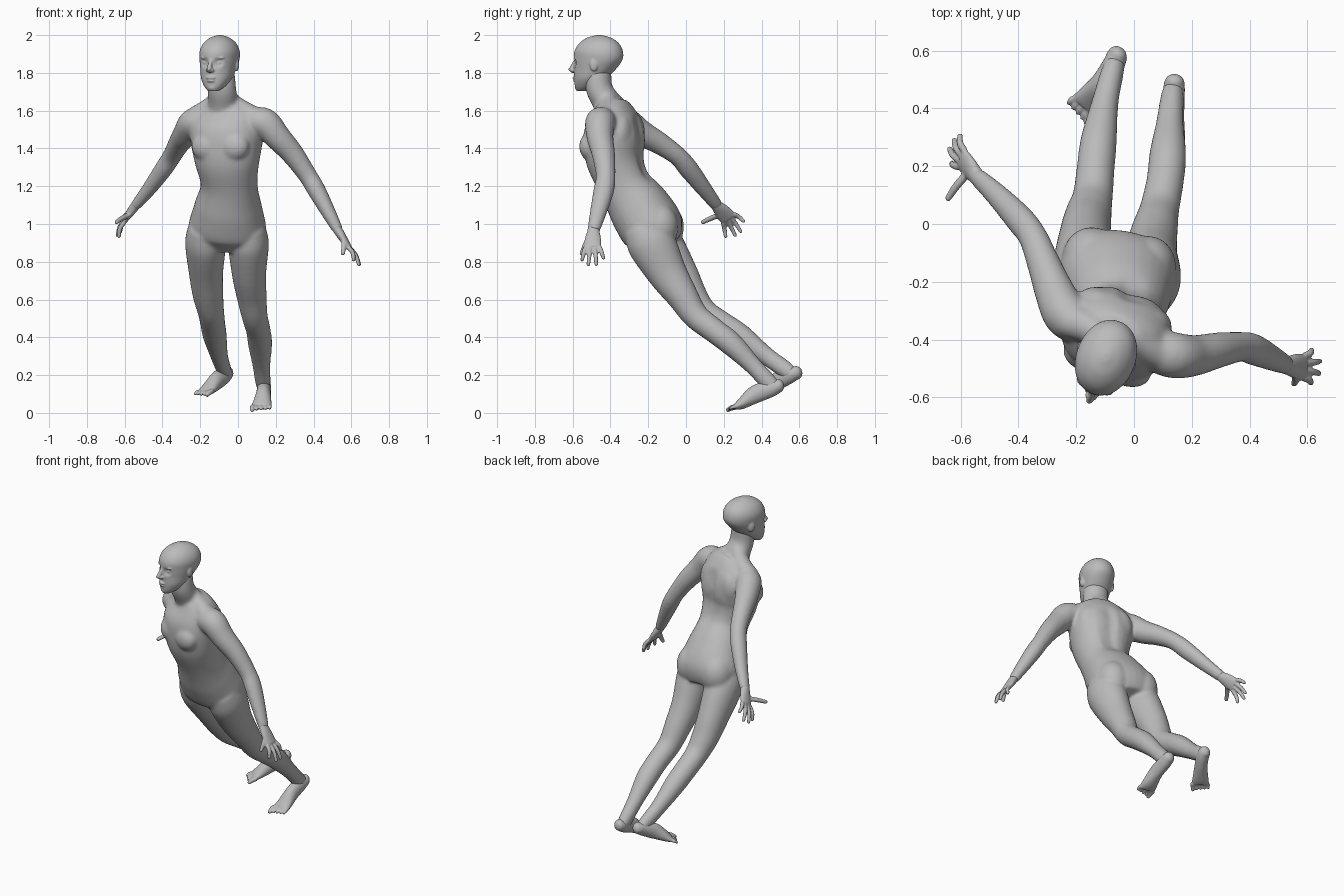
import bpy, bmesh, math
from mathutils import Vector, Matrix

cube = bpy.data.objects.get("Cube")
if cube:
    bpy.data.objects.remove(cube)

skin = bpy.data.materials.new("plain_grey")
skin.use_nodes = True
skin.diffuse_color = (0.5, 0.5, 0.5, 1)
skin.node_tree.nodes["Principled BSDF"].inputs["Base Color"].default_value = (0.5, 0.5, 0.5, 1)

X, Z = Vector((1, 0, 0)), Vector((0, 0, 1))
CHEST_SIDE, CHEST_FRONT = Vector((.94, -.34, 0)), Vector((-.34, -.94, 0))
HIP_SIDE = Vector((.98, -.18, 0))


def blend(a, b, c, d, t):
    """Smooth value between b and c."""
    return (b + (c - a) * t / 2 + (2 * a - 5 * b + 4 * c - d) * t * t / 2
            + (3 * b - 3 * c + d - a) * t ** 3 / 2)


def spline(stations, steps):
    """Smooth path through (x, y, z, half_width, half_depth) stations."""
    pts = [stations[0]] + list(stations) + [stations[-1]]
    out = []
    for a, b, c, d in zip(pts, pts[1:], pts[2:], pts[3:]):
        for i in range(steps):
            out.append([blend(*values, i / steps) for values in zip(a, b, c, d)])
    return out + [list(stations[-1])]


def loft(bm, stations, side=X, side_end=None, axis=None, segs=28, steps=6, power=1.0):
    """Skin elliptical sections along a path."""
    path = spline(stations, steps)
    centres = [Vector((p[0], p[1], p[2])) for p in path]
    rings, last = [], len(path) - 1
    for i, p in enumerate(path):
        along = axis or (centres[min(i + 1, last)] - centres[max(i - 1, 0)]).normalized()
        hint = side.lerp(side_end or side, i / last)
        u = (hint - along * hint.dot(along)).normalized()
        v = along.cross(u)
        ring = []
        for k in range(segs):
            a = math.tau * k / segs
            cu, cv = math.cos(a), math.sin(a)
            cu = math.copysign(abs(cu) ** power, cu)
            cv = math.copysign(abs(cv) ** power, cv)
            ring.append(bm.verts.new(centres[i] + u * cu * p[3] + v * cv * p[4]))
        rings.append(ring)
    for r, q in zip(rings, rings[1:]):
        for k in range(segs):
            bm.faces.new((r[k], r[(k + 1) % segs], q[(k + 1) % segs], q[k]))
    bm.faces.new(rings[0][::-1])
    bm.faces.new(rings[-1])


def ball(bm, centre, radii, side=X):
    """Ellipsoid whose first radius lies along the side direction."""
    u = side.normalized()
    rot = Matrix((u, Z.cross(u), Z)).transposed().to_4x4()
    size = Matrix.Diagonal((*radii, 1))
    bmesh.ops.create_uvsphere(bm, u_segments=24, v_segments=16, radius=1,
                              matrix=Matrix.Translation(centre) @ rot @ size)


def dent(bm, centre, radius, push):
    """Push the surface near a point with a soft falloff."""
    for v in bm.verts:
        d = (v.co - centre).length / radius
        if d < 1:
            v.co += push * (1 - d * d) ** 2


def digit(bm, base, tip, radius, bend):
    """Finger or toe: a slightly bent tapering tube with a round end."""
    base, tip = Vector(base), Vector(tip)
    mid = base.lerp(tip, .5) + bend
    loft(bm, [(*base, radius, radius), (*mid, radius, radius), (*tip, radius * .8, radius * .8)],
         side=Vector((.3, 1, .2)), segs=10, steps=4)
    ball(bm, tip, [radius * .8] * 3)


def finish(bm, name, voxel, rounds):
    """Fuse overlapping parts into one smooth skin."""
    bmesh.ops.recalc_face_normals(bm, faces=bm.faces[:])
    mesh = bpy.data.meshes.new(name)
    bm.to_mesh(mesh)
    bm.free()
    mesh.materials.append(skin)
    obj = bpy.data.objects.new(name, mesh)
    bpy.context.collection.objects.link(obj)
    fuse = obj.modifiers.new("fuse", 'REMESH')
    fuse.mode, fuse.voxel_size, fuse.use_smooth_shade = 'VOXEL', voxel, True
    soft = obj.modifiers.new("soften", 'SMOOTH')
    soft.factor, soft.iterations = .5, rounds


# Torso, twisting from the hips to the shoulders
bm = bmesh.new()
loft(bm, [(-.06, -.14, .885, .15, .11), (-.057, -.175, .97, .205, .165), (-.052, -.25, 1.09, .18, .162),
          (-.047, -.325, 1.21, .15, .137), (-.057, -.375, 1.34, .174, .15), (-.06, -.38, 1.45, .194, .158),
          (-.06, -.38, 1.53, .188, .142), (-.065, -.385, 1.59, .165, .11), (-.075, -.395, 1.64, .10, .08)],
     HIP_SIDE, CHEST_SIDE, power=.92)
chest = Vector((-.06, -.385, 1.41))
for s in (-1, 1):
    # Chest muscles, shoulder blades and slopes of the neck
    ball(bm, chest + CHEST_FRONT * .098 + CHEST_SIDE * s * .075, (.085, .06, .078), CHEST_SIDE)
    ball(bm, chest - CHEST_FRONT * .085 + CHEST_SIDE * s * .085 + Z * .07, (.085, .055, .11), CHEST_SIDE)
    slope = Vector((-.075, -.39, 1.617)) + CHEST_SIDE * s * .075
    end = Vector((-.07, -.39, 1.565)) + CHEST_SIDE * s * .17
    loft(bm, [(-.08, -.42, 1.69, .045, .045), (*slope, .055, .055), (*end, .06, .055)], side=CHEST_FRONT)
# Buttocks
ball(bm, (-.148, -.115, .985), (.1, .105, .125), HIP_SIDE)
ball(bm, (.045, -.145, .985), (.1, .105, .125), HIP_SIDE)
# Spine groove
for y, z in ((-.22, 1.25), (-.23, 1.32), (-.235, 1.39), (-.24, 1.46), (-.25, 1.53)):
    dent(bm, Vector((-.01, y, z)), .07, CHEST_FRONT * .018)
# Neck
loft(bm, [(-.075, -.38, 1.57, .09, .085), (-.08, -.425, 1.65, .079, .074),
          (-.086, -.46, 1.72, .077, .07), (-.092, -.465, 1.81, .074, .07)], CHEST_SIDE)

# Arms, from inside the shoulder to the wrist
left_arm = [(.07, -.435, 1.535, .075, .075), (.14, -.455, 1.535, .08, .08), (.21, -.455, 1.46, .071, .07),
            (.29, -.437, 1.37, .062, .06), (.37, -.425, 1.255, .052, .05), (.415, -.435, 1.18, .055, .049),
            (.48, -.465, 1.06, .045, .039), (.53, -.49, .965, .034, .029)]
right_arm = [(-.18, -.345, 1.535, .075, .075), (-.235, -.315, 1.535, .08, .078), (-.275, -.235, 1.48, .07, .069),
             (-.31, -.145, 1.43, .06, .058), (-.35, -.045, 1.36, .051, .05), (-.395, .015, 1.29, .053, .048),
             (-.475, .10, 1.18, .043, .038), (-.545, .165, 1.095, .034, .028)]
loft(bm, left_arm, side=Vector((0, 1, 0)))
loft(bm, right_arm, side=Vector((.3, 1, .8)))

# Legs, hip to heel
left_leg = [(.05, -.24, .99, .09, .10), (.055, -.185, .9, .108, .128), (.058, -.102, .745, .092, .106),
            (.072, -.02, .62, .08, .084), (.088, .05, .515, .069, .07), (.108, .15, .435, .065, .065),
            (.117, .24, .365, .064, .063), (.124, .35, .255, .048, .048), (.132, .435, .165, .041, .046),
            (.137, .475, .13, .034, .036)]
right_leg = [(-.17, -.22, .99, .09, .10), (-.172, -.15, .9, .108, .128), (-.169, -.04, .735, .09, .104),
             (-.158, .03, .62, .081, .083), (-.143, .095, .535, .07, .07), (-.133, .19, .47, .066, .067),
             (-.122, .29, .405, .063, .064), (-.1, .42, .305, .047, .049), (-.075, .525, .23, .04, .046),
             (-.062, .565, .2, .034, .036)]
for leg in (left_leg, right_leg):
    loft(bm, leg)
finish(bm, "body", .008, 18)

# Hands: palm, four spread fingers and a thumb
bm = bmesh.new()
hands = [
    ((.53, -.49, .965), (.588, -.495, .875), (.02, 1, .03), (.555, -.552, .845),
     [(.612, -.55, .81), (.64, -.517, .785), (.642, -.475, .787), (.615, -.437, .82)]),
    ((-.545, .165, 1.095), (-.595, .225, 1.03), (.03, .1, .08), (-.643, .09, 1.01),
     [(-.63, .21, .935), (-.638, .26, .94), (-.622, .29, .96), (-.602, .305, 1.015)]),
]
for wrist, knuckles, spread, thumb, tips in hands:
    wrist, knuckles, spread = Vector(wrist), Vector(knuckles), Vector(spread).normalized()
    cuff, mid = wrist.lerp(knuckles, -.35), wrist.lerp(knuckles, .5)
    loft(bm, [(*cuff, .028, .024), (*wrist, .032, .025), (*mid, .043, .021), (*knuckles, .046, .016)],
         side=spread)
    out = Vector((math.copysign(.008, wrist.x), 0, .004))
    for i, tip in enumerate(tips):
        digit(bm, knuckles + spread * (i - 1.5) * .025, tip, .0125, out)
    digit(bm, mid - spread * .025, thumb, .0145, out * .5)
finish(bm, "hands", .005, 4)

# Feet: heel to ball, then a row of toes
bm = bmesh.new()
feet = [
    ([(.14, .49, .142, .036, .034), (.138, .45, .128, .038, .044), (.135, .37, .1, .039, .048),
      (.128, .3, .052, .05, .031), (.122, .265, .032, .055, .018)], (1, -.05, .02), (-.003, -.043, -.014)),
    ([(-.058, .585, .212, .036, .034), (-.072, .55, .2, .038, .044), (-.11, .49, .172, .039, .048),
      (-.152, .435, .13, .048, .031), (-.172, .41, .113, .053, .018)], (.82, -.57, .05), (-.026, -.032, -.018)),
]
for sole, across, reach in feet:
    across, reach = Vector(across).normalized(), Vector(reach)
    loft(bm, sole, side=across)
    ball(bm, sole[0][:3], (.034, .03, .036), across)
    inner = 1 if sole[0][0] < 0 else -1
    for i in range(5):
        base = Vector(sole[-1][:3]) + across * inner * (.044 - i * .023)
        digit(bm, base, base + reach * (1.05 - i * .12), .015 if i == 0 else .0105, Z * .004)
finish(bm, "feet", .005, 4)

# Head, turned with the chest
bm = bmesh.new()
SIDE, FACE = Vector((.93, -.36, 0)), Vector((-.36, -.93, 0))


def at(side, face, z):
    return Vector((-.098, -.465, z)) + SIDE * side + FACE * face


profile = [(.094, 1.703, .026, .026), (.07, 1.728, .054, .058), (.044, 1.77, .08, .086),
           (.018, 1.82, .091, .113), (0, 1.87, .1, .132), (-.003, 1.915, .101, .131), (-.005, 1.955, .084, .109),
           (-.005, 1.985, .051, .067), (-.005, 2.0, .012, .015)]
loft(bm, [(*at(0, f, z), w, d) for f, z, w, d in profile], SIDE, axis=Z, segs=64, steps=10, power=.97)
for s in (-1, 1):
    dent(bm, at(s * .036, .115, 1.855), .034, FACE * -.018)
for s in (-1, 1):
    # Eyes, brows, cheeks, ears and nostrils
    ball(bm, at(s * .036, .1, 1.854), (.02, .014, .011), SIDE)
    ball(bm, at(s * .036, .102, 1.88), (.032, .02, .01), SIDE)
    ball(bm, at(s * .046, .07, 1.81), (.032, .034, .035), SIDE)
    ball(bm, at(s * .094, -.012, 1.843), (.012, .022, .035), SIDE + FACE * s * -.3)
    ball(bm, at(s * .012, .138, 1.813), (.01, .014, .009), SIDE)
# Nose, lips and chin
loft(bm, [(*at(0, .115, 1.877), .011, .012), (*at(0, .134, 1.848), .011, .014),
          (*at(0, .148, 1.82), .014, .015), (*at(0, .135, 1.806), .01, .012)], SIDE, segs=16)
ball(bm, at(0, .155, 1.819), (.012, .014, .011), SIDE)
ball(bm, at(0, .125, 1.774), (.028, .019, .009), SIDE)
ball(bm, at(0, .123, 1.758), (.025, .018, .009), SIDE)
ball(bm, at(0, .105, 1.722), (.028, .025, .018), SIDE)
finish(bm, "head", .004, 7)
